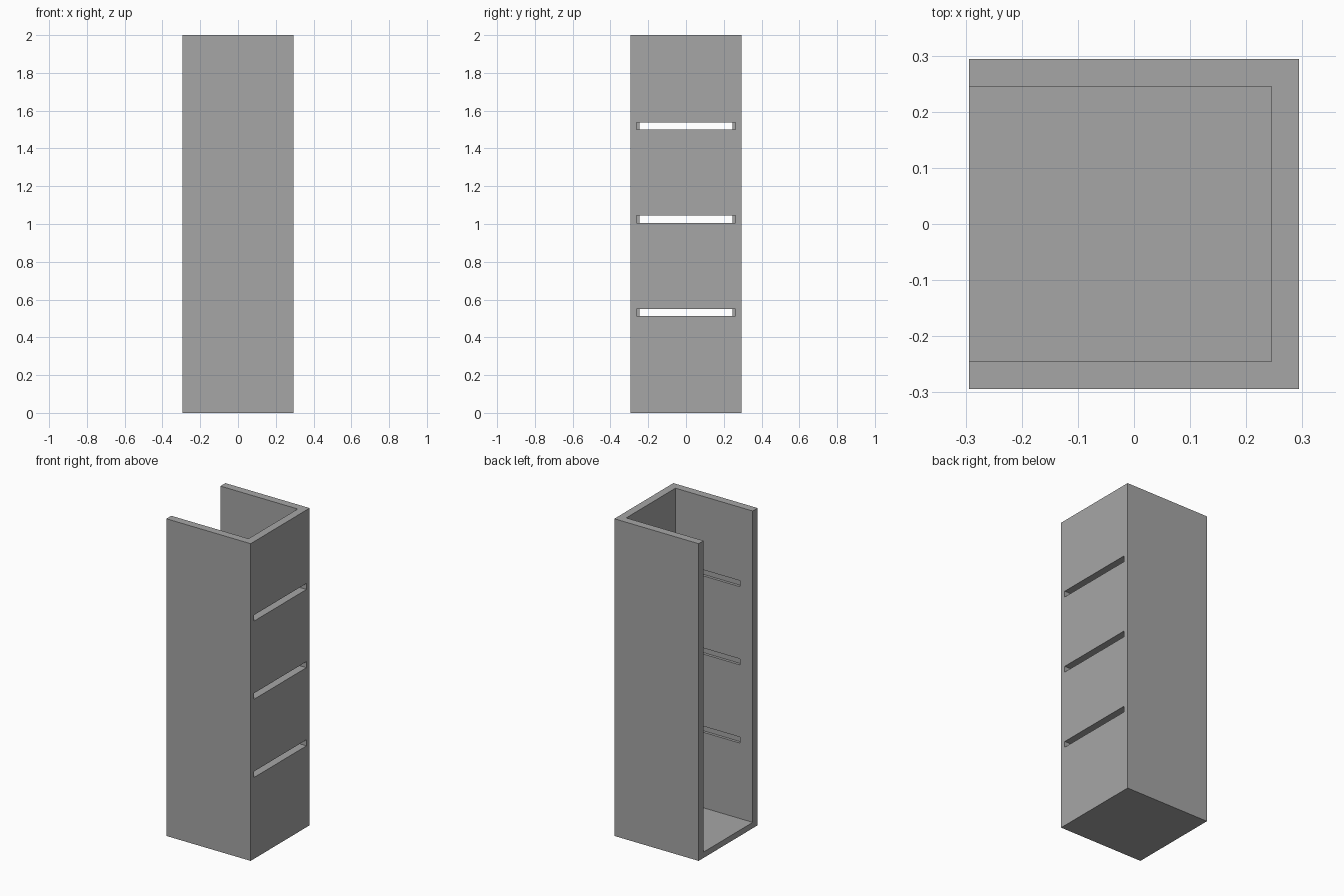
import bpy

if "Cube" in bpy.data.objects:
    bpy.data.objects.remove(bpy.data.objects["Cube"])


def box(name, x, y, z):
    """Box from (min, max) ranges."""
    bpy.ops.mesh.primitive_cube_add(
        size=1, location=[sum(r) / 2 for r in (x, y, z)])
    ob = bpy.context.object
    ob.name = name
    ob.scale = [r[1] - r[0] for r in (x, y, z)]
    bpy.ops.object.transform_apply(location=True, rotation=False, scale=True)
    return ob


def cut(target, cutter):
    mod = target.modifiers.new(cutter.name, 'BOOLEAN')
    mod.operation = 'DIFFERENCE'
    mod.solver = 'EXACT'
    mod.object = cutter
    bpy.context.view_layer.objects.active = target
    bpy.ops.object.modifier_apply(modifier=mod.name)
    bpy.data.objects.remove(cutter)


HALF, INNER = 0.294, 0.245
FLOOR = 0.037

# Cabinet body: outer block
cabinet = box("cabinet_shell", (-HALF, HALF), (-HALF, HALF), (0, 2))

# Interior, open at the top and on the -x side
cut(cabinet, box("interior_cutter", (-0.5, INNER), (-INNER, INNER), (FLOOR, 2.2)))

# Shelf slots through the +x wall, running on as grooves in both side walls
for z in (0.513, 1.006, 1.499):
    cut(cabinet, box("shelf_slot_cutter", (-0.206, 0.5), (-0.262, 0.262),
                     (z, z + 0.038)))

# Dark grey finish
grey = bpy.data.materials.new("dark_grey")
grey.diffuse_color = (0.38, 0.38, 0.38, 1)
grey.use_nodes = True
grey.node_tree.nodes["Principled BSDF"].inputs["Base Color"].default_value = grey.diffuse_color
cabinet.data.materials.clear()
cabinet.data.materials.append(grey)
